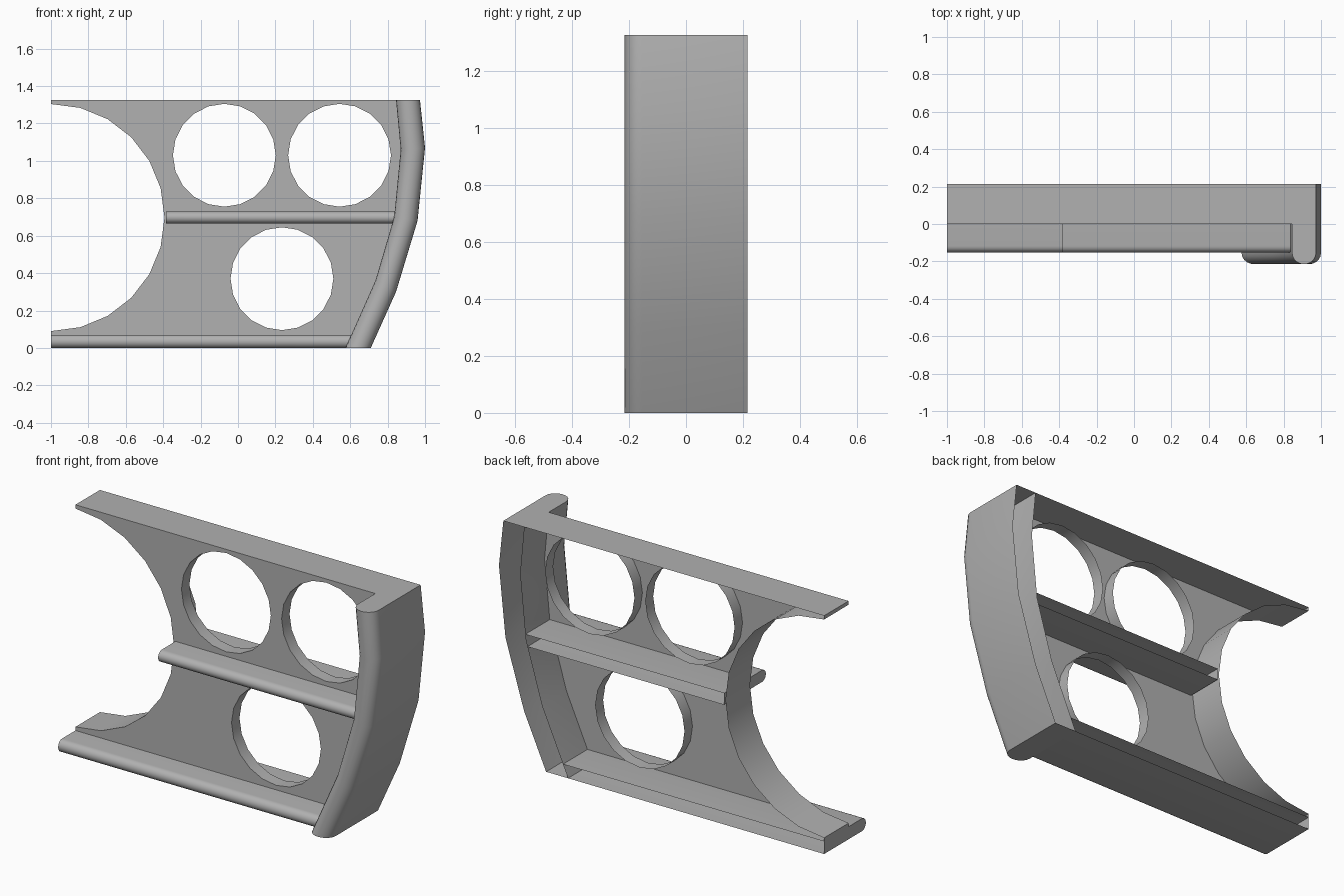
import bpy, bmesh, math

if "Cube" in bpy.data.objects:
    bpy.data.objects.remove(bpy.data.objects["Cube"])

BACK, TOP = 0.215, 1.325
INNER = [(0.575, 0), (0.735, 0.36), (0.835, 0.70), (0.87, 1.06), (0.845, TOP)]
OUTER = [(0.71, 0), (0.845, 0.30), (0.96, 0.68), (1.0, 1.07), (0.973, TOP)]
BARS = [("lower_bar", -1.0, 0.0, 0.07), ("middle_bar", -0.385, 0.665, 0.73)]
HOLES = [(-0.073, 1.03), (0.543, 1.03), (0.235, 0.37)]
HOLE_R, HOLE_DEPTH = 0.275, 0.07

# dark grey plastic
grey = bpy.data.materials.new("dark_grey")
grey.diffuse_color = (0.44, 0.44, 0.44, 1)
grey.use_nodes = True
grey.node_tree.nodes["Principled BSDF"].inputs["Base Color"].default_value = grey.diffuse_color


def inner_x(z):
    for (x0, z0), (x1, z1) in zip(INNER, INNER[1:]):
        if z <= z1:
            return x0 + (x1 - x0) * (z - z0) / (z1 - z0)


def finish(name, bm):
    bmesh.ops.remove_doubles(bm, verts=bm.verts, dist=1e-4)
    bmesh.ops.recalc_face_normals(bm, faces=bm.faces)
    me = bpy.data.meshes.new(name)
    bm.to_mesh(me)
    bm.free()
    me.materials.append(grey)
    ob = bpy.data.objects.new(name, me)
    bpy.context.collection.objects.link(ob)
    bpy.ops.object.select_all(action='DESELECT')
    ob.select_set(True)
    bpy.context.view_layer.objects.active = ob
    bpy.ops.object.shade_smooth_by_angle(angle=math.radians(30))


def loft(name, rows, caps=(), closed=False):
    """Skin between rows of points; caps lists the row indices to fill."""
    bm = bmesh.new()
    vs = [[bm.verts.new(p) for p in row] for row in rows]
    for a, b in zip(vs, vs[1:]):
        n = len(a)
        for i in range(n if closed else n - 1):
            j = (i + 1) % n
            bm.faces.new((a[i], a[j], b[j], b[i]))
    for i in caps:
        bm.faces.new(vs[i])
    finish(name, bm)


def rounded(depth, radius, n=10):
    """Open U section as (y, t): t runs 0..1 across the width."""
    pts = [(BACK, 0)]
    for i in range(n + 1):
        a = math.pi * i / n
        pts.append((-depth + radius - radius * math.sin(a), 0.5 - 0.5 * math.cos(a)))
    return pts + [(BACK, 1)]


def circle(cx, cz, r, n=20):
    return [(cx + r * math.cos(2 * math.pi * i / n), cz + r * math.sin(2 * math.pi * i / n))
            for i in range(n)]


# big cut-out arc at the left, bottom to top
arc = [(-1 + 0.607 * math.sin(math.pi * i / 12), 0.697 - 0.607 * math.cos(math.pi * i / 12))
       for i in range(13)]
loft("arc_wall", [[(x, y, z) for x, z in arc] for y in (0, BACK)])

# front panel with three holes and a slot for the middle bar
slot = [(inner_x(0.665), 0.665), (-0.385, 0.665), (-0.385, 0.73), (inner_x(0.73), 0.73)]
outline = ([(-1, 0.07), (inner_x(0.07), 0.07), INNER[1]] + slot + INNER[3:]
           + [(-1, TOP)] + arc[::-1])
bm = bmesh.new()
for loop in [outline] + [circle(x, z, HOLE_R) for x, z in HOLES]:
    vs = [bm.verts.new((x, 0, z)) for x, z in loop]
    for a, b in zip(vs, vs[1:] + vs[:1]):
        bm.edges.new((a, b))
bmesh.ops.triangle_fill(bm, edges=bm.edges[:], use_beauty=True, normal=(0, -1, 0))
finish("front_panel", bm)

# short collars behind the holes
for k, (x, z) in enumerate(HOLES):
    ring = circle(x, z, HOLE_R)
    loft(f"hole_collar_{k + 1}", [[(px, y, pz) for px, pz in ring] for y in (0, HOLE_DEPTH)],
         closed=True)

# hollow round-nosed bars, open at the back
for name, x0, z0, z1 in BARS:
    sec = [(y, z0 + t * (z1 - z0)) for y, t in rounded(0.152, 0.034)]
    loft(name, [[(x0, y, z) for y, z in sec], [(inner_x(z), y, z) for y, z in sec]], caps=(0,))

# hollow curved pillar on the right, capped top and bottom
rows = [[(xi + t * (xo - xi), y, zi + t * (zo - zi)) for y, t in rounded(0.215, 0.06)]
        for (xi, zi), (xo, zo) in zip(INNER, OUTER)]
loft("side_pillar", rows, caps=(0, -1))

# top plate and the small end strips at the left
loft("top_plate", [[(-1, y, TOP), (INNER[-1][0], y, TOP)] for y in (0, BACK)])
for name, z0, z1 in (("upper_end_strip", arc[-1][1], TOP), ("lower_end_strip", 0.07, arc[0][1])):
    loft(name, [[(-1, y, z0), (-1, y, z1)] for y in (0, BACK)])
